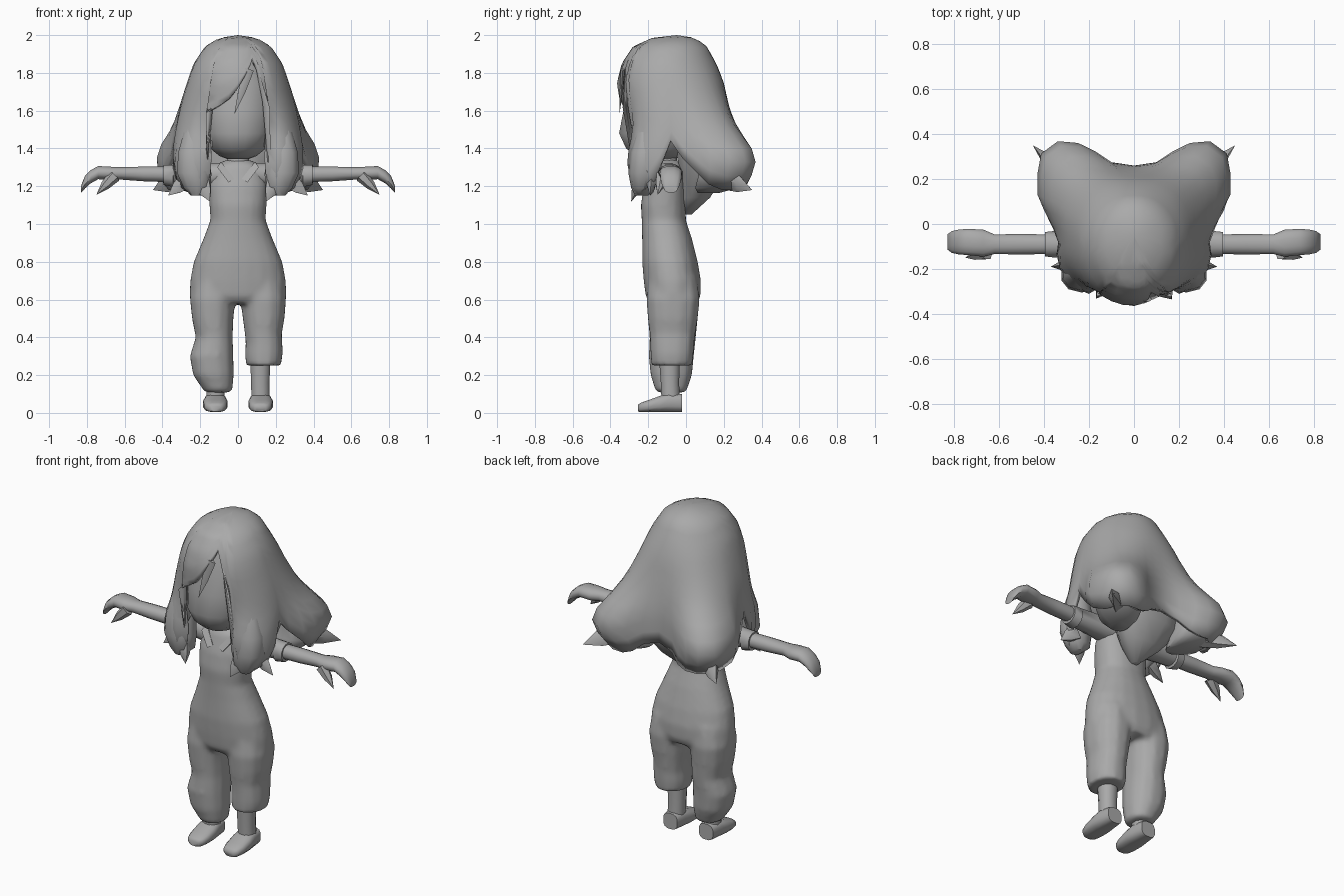
import bpy, math
from mathutils import Vector

grey = bpy.data.materials.new("plain_grey")
grey.diffuse_color = (0.4, 0.4, 0.4, 1)


def make(name, verts, faces, angle=50):
    me = bpy.data.meshes.new(name)
    me.from_pydata(verts, [], faces)
    me.materials.append(grey)
    ob = bpy.data.objects.new(name, me)
    bpy.context.collection.objects.link(ob)
    bpy.ops.object.select_all(action='DESELECT')
    ob.select_set(True)
    bpy.context.view_layer.objects.active = ob
    bpy.ops.object.mode_set(mode='EDIT')
    bpy.ops.mesh.select_all(action='SELECT')
    bpy.ops.mesh.normals_make_consistent(inside=False)
    bpy.ops.object.mode_set(mode='OBJECT')
    bpy.ops.object.shade_smooth_by_angle(angle=math.radians(angle))
    return ob


def loft(name, rings, axis='z', n=12, power=0.9, side=1):
    """rings: (position along axis, centre u, radius u, centre v, radius v)"""
    verts, faces = [], []
    for p, cu, ru, cv, rv in rings:
        for k in range(n):
            a = 2 * math.pi * (k + 0.5) / n
            c, s = math.cos(a), math.sin(a)
            u = cu + ru * math.copysign(abs(c) ** power, c)
            v = cv + rv * math.copysign(abs(s) ** power, s)
            x, y, z = {'z': (u, v, p), 'x': (p, u, v), 'y': (u, p, v)}[axis]
            verts.append((x * side, y, z))
    for i in range(len(rings) - 1):
        for k in range(n):
            a, b = i * n + k, i * n + (k + 1) % n
            faces.append((a, b, b + n, a + n))
    faces += [tuple(range(n)), tuple(range(len(verts) - n, len(verts)))]
    return make(name, verts, faces)


def body(name, rows, **kw):
    """rows: (z, centre x, half width, front y, back y)"""
    return loft(name, [(z, cx, hx, (f + b) / 2, (b - f) / 2) for z, cx, hx, f, b in rows], **kw)


def spike(name, base, tip, r, side=1, n=5, flat=0.6):
    """tapered wisp bulging slightly at its middle"""
    base, tip = Vector(base), Vector(tip)
    d = (tip - base).normalized()
    u = d.cross(Vector((0, 1, 0.01))).normalized()
    w = d.cross(u)
    verts = []
    for t, s in ((0, 1), (0.5, 0.7)):
        for k in range(n):
            a = 2 * math.pi * k / n
            verts.append(base.lerp(tip, t) + u * r * s * math.cos(a) + w * r * s * flat * math.sin(a))
    verts.append(tip)
    faces = [tuple(range(n))]
    for k in range(n):
        j = (k + 1) % n
        faces += [(k, j, n + j, n + k), (n + k, n + j, 2 * n)]
    return make(name, [(v.x * side, v.y, v.z) for v in verts], faces)


# head and neck
body("head", [(1.345, 0, .06, -.22, -.06), (1.36, 0, .10, -.27, 0), (1.40, 0, .15, -.32, .05),
              (1.48, 0, .19, -.358, .10), (1.6, 0, .21, -.335, .12), (1.75, 0, .20, -.325, .10),
              (1.9, 0, .13, -.27, .03)], n=16)
body("neck", [(1.25, 0, .065, -.17, -.04), (1.42, 0, .055, -.16, -.05)])

# jumpsuit: torso and two trouser legs, one rolled higher, fused into one skin
suit = [
    body("jumpsuit", [(1.34, 0, .06, -.16, -.04), (1.31, 0, .13, -.19, -.01), (1.2, 0, .157, -.225, 0),
                      (1.1, 0, .152, -.24, 0), (1.02, 0, .147, -.235, 0), (.92, 0, .185, -.233, .033),
                      (.8, 0, .236, -.233, .063), (.7, 0, .255, -.225, .08), (.62, 0, .258, -.215, .078),
                      (.58, 0, .23, -.19, .06)], n=20),
    body("left_leg", [(.72, .125, .11, -.2, .06), (.6, .134, .123, -.213, .076),
                      (.5, .136, .113, -.205, .065), (.42, .134, .1, -.195, .052),
                      (.37, .138, .099, -.192, .046), (.31, .137, .102, -.19, .042),
                      (.25, .135, .094, -.185, .034)]),
    body("right_leg", [(.72, -.125, .11, -.2, .06), (.6, -.134, .123, -.213, .076),
                       (.5, -.134, .112, -.205, .065), (.4, -.126, .1, -.195, .055),
                       (.30, -.14, .118, -.2, .044), (.2, -.13, .11, -.19, .034),
                       (.108, -.103, .073, -.16, .002)])]
bpy.ops.object.select_all(action='DESELECT')
for ob in suit:
    ob.select_set(True)
bpy.context.view_layer.objects.active = suit[0]
bpy.ops.object.join()
mod = suit[0].modifiers.new("fuse", 'REMESH')
mod.mode, mod.voxel_size, mod.use_smooth_shade = 'VOXEL', 0.015, True
mod = suit[0].modifiers.new("relax", 'SMOOTH')
mod.factor, mod.iterations = 0.5, 6

for side, label in ((1, "left"), (-1, "right")):
    # lower leg and shoe
    body(label + "_lower_leg", [(.03, .12, .05, -.13, -.03), (.16, .118, .05, -.135, -.035),
                                (.3, .118, .056, -.145, -.03)], side=side)
    loft(label + "_shoe", [(-.255, .12, .03, .025, .018), (-.24, .12, .05, .029, .025),
                           (-.2, .12, .062, .036, .032), (-.14, .12, .066, .047, .043),
                           (-.09, .12, .06, .055, .051), (-.02, .12, .048, .052, .048)],
         'y', power=.7, side=side)
    # sleeve, arm, hand
    loft(label + "_sleeve", [(.08, -.1, .085, 1.26, .065), (.2, -.09, .065, 1.26, .062),
                             (.34, -.09, .056, 1.262, .054), (.345, -.09, .062, 1.255, .06),
                             (.395, -.09, .056, 1.26, .054)], 'x', side=side)
    loft(label + "_arm", [(.33, -.09, .044, 1.262, .043), (.5, -.09, .047, 1.265, .04),
                          (.62, -.09, .045, 1.268, .034), (.67, -.085, .062, 1.268, .036),
                          (.74, -.08, .06, 1.272, .036), (.78, -.08, .057, 1.25, .036),
                          (.81, -.08, .05, 1.222, .035), (.83, -.08, .035, 1.185, .02)],
         'x', side=side)
    spike(label + "_thumb", (.655, -.125, 1.255), (.75, -.15, 1.155), .036, side, 6, 1)
    # collar flap
    make(label + "_collar", [(side * x, y, z) for x, y, z in
         ((.02, -.215, 1.24), (.09, -.17, 1.33), (.11, -.195, 1.3), (.05, -.225, 1.22),
          (.02, -.18, 1.24), (.09, -.14, 1.33), (.11, -.16, 1.3), (.05, -.19, 1.22))],
         [(0, 1, 2, 3), (4, 5, 6, 7), (0, 1, 5, 4), (1, 2, 6, 5), (2, 3, 7, 6), (3, 0, 4, 7)])
    # filling of the front side lock
    body(label + "_front_lock", [(1.5, .235, .05, -.26, -.15), (1.38, .235, .085, -.295, -.13),
                                 (1.27, .232, .095, -.305, -.14), (1.19, .215, .075, -.29, -.17),
                                 (1.15, .22, .03, -.27, -.2)], n=10, side=side)
    spike(label + "_lock_tip", (.19, -.25, 1.22), (.15, -.29, 1.12), .05, side)
    spike(label + "_side_wisp", (.27, -.18, 1.23), (.37, -.19, 1.15), .05, side)
    # rounded underside of the flipped-out curl
    loft(label + "_back_curl", [(1.42, .24, .08, .16, .08), (1.34, .275, .125, .205, .13),
                                (1.25, .272, .13, .2, .14), (1.19, .24, .1, .16, .115),
                                (1.165, .2, .05, .12, .06)], side=side)
    spike(label + "_curl_tip", (.31, .22, 1.24), (.45, .35, 1.18), .07, side)

# hair under the back, tapering to the nape
body("nape_hair", [(1.6, 0, .22, -.06, .19), (1.4, 0, .27, -.06, .22), (1.25, 0, .21, -.03, .2),
                   (1.14, 0, .12, -.03, .13), (1.05, 0, .02, -.03, .03)])

# hair cap: each column runs from the crown to its own hem height
profile = [(2.0, 0, -.05, -.05), (1.985, .10, -.18, .05), (1.94, .175, -.28, .11),
           (1.85, .235, -.34, .16), (1.75, .265, -.365, .195), (1.6, .305, -.35, .225),
           (1.45, .33, -.33, .25), (1.3, .345, -.31, .26), (1.1, .31, -.27, .25)]
# how strongly a column is drawn to its curl outline at a given height
flare = [(2.0, 0), (1.85, 0), (1.7, .1), (1.6, .22), (1.5, .45), (1.42, .82), (1.35, 1),
         (1.29, .97), (1.22, .75), (1.15, .5)]


def lookup(table, z):
    for a, b in zip(table, table[1:]):
        if z >= b[0]:
            t = (a[0] - z) / (a[0] - b[0])
            return [p + (q - p) * t for p, q in zip(a[1:], b[1:])]
    return table[-1][1:]


# columns: angle from the front, hem height, outline x and y of the curl
half = [(37, 1.2, .14, -.275), (44, 1.17, .2, -.312), (54, 1.17, .28, -.28), (66, 1.21, .33, -.2),
        (77, 1.3, .345, -.14), (86, 1.44, .34, -.09), (96, 1.35, .36, -.02), (105, 1.27, .4, .06),
        (114, 1.21, .43, .13), (124, 1.18, .43, .23), (134, 1.18, .415, .315), (143, 1.18, .34, .37),
        (152, 1.18, .25, .362), (161, 1.2, .175, .325), (170, 1.25, .1, .275)]
fringe = [(-33, 1.59), (-22, 1.62), (-10, 1.66), (0, 1.72), (8, 1.78), (16, 1.84),
          (21, 1.88), (26, 1.82), (33, 1.62)]
columns = ([(-a, h, -x, y) for a, h, x, y in reversed(half)] + [(a, h, None, 0) for a, h in fringe]
           + half + [(180, 1.28, 0, .26)])
steps = 16
verts, faces = [(0, -.05, 2.0)], []
for ang, hem, tx, ty in columns:
    a = math.radians(ang)
    for i in range(1, steps + 1):
        z = 2 - (2 - hem) * (i / steps) ** 1.5
        hx, f, b = lookup(profile, z)
        x, y = hx * math.sin(a), (f + b) / 2 - (b - f) / 2 * math.cos(a)
        if tx is not None:
            w = lookup(flare, z)[0]
            x, y = x + (tx - x) * w, y + (ty - y) * w
        verts.append((x, y, z))
for c in range(len(columns)):
    p, q = 1 + c * steps, 1 + (c + 1) % len(columns) * steps
    faces.append((0, p, q))
    faces += [(p + i, p + i + 1, q + i + 1, q + i) for i in range(steps - 1)]
cap = make("hair_cap", verts, faces, 60)
mod = cap.modifiers.new("thickness", 'SOLIDIFY')
mod.thickness, mod.offset = 0.03, -1

# loose fringe strand
spike("fringe_strand", (.055, -.335, 1.82), (-.02, -.352, 1.58), .03, flat=.4)
